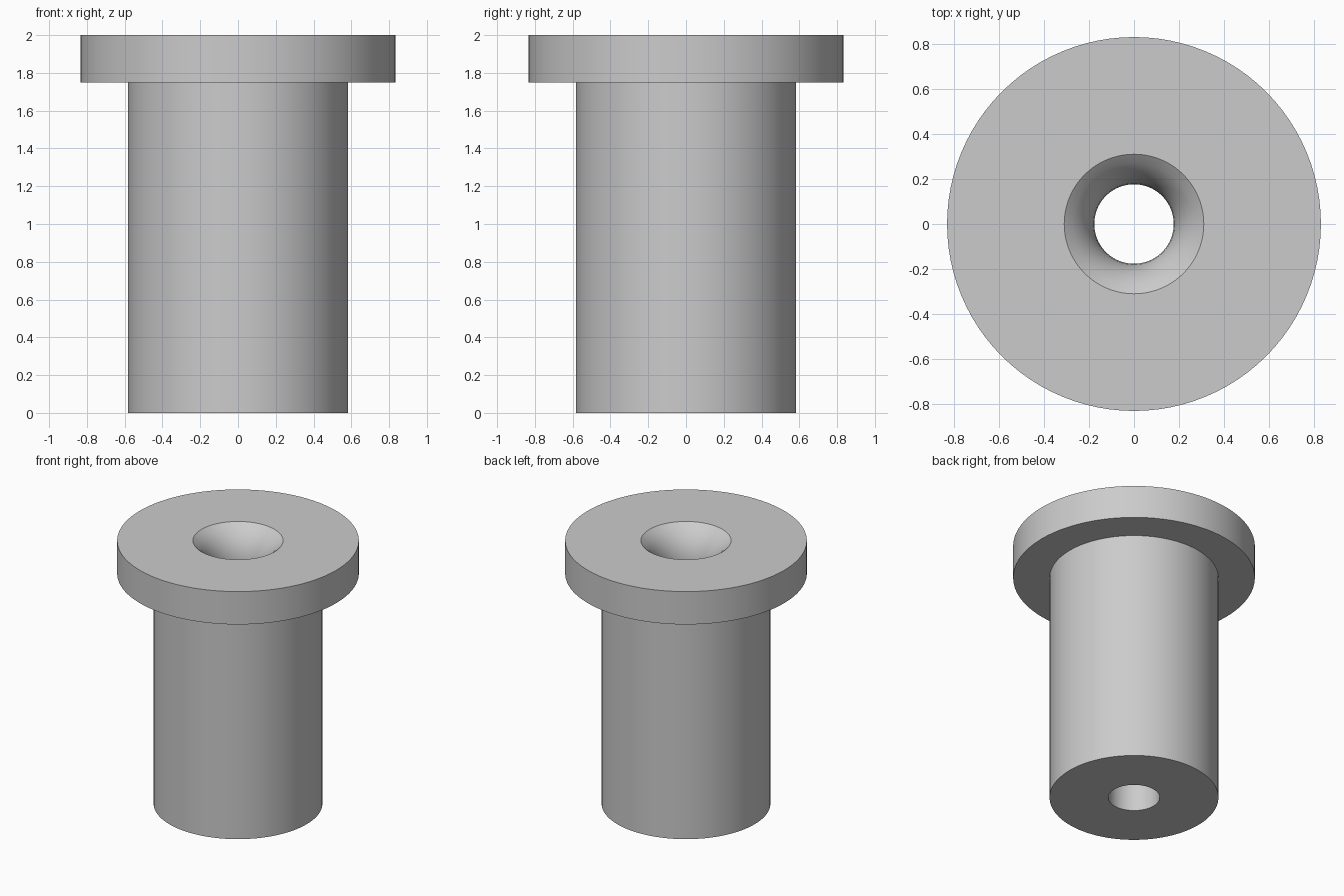
import bpy
import bmesh
import math

STEPS = 96
HEIGHT, HEAD_BASE = 2.0, 1.75
HEAD_R, SHANK_R, BORE_R, MOUTH_R = 0.833, 0.582, 0.177, 0.311

cube = bpy.data.objects.get("Cube")
if cube:
    bpy.data.objects.remove(cube, do_unlink=True)

steel = bpy.data.materials.new("grey_steel")
steel.use_nodes = True
GREY = (0.6, 0.6, 0.6, 1.0)
steel.diffuse_color = GREY
steel.node_tree.nodes["Principled BSDF"].inputs["Base Color"].default_value = GREY


def lead_in(segments=6):
    """Rounded bore entry: an arc tangent to the bore, ending at the top face."""
    flare, depth = MOUTH_R - BORE_R, HEIGHT - HEAD_BASE
    sweep = 2 * math.atan2(flare, depth)
    radius = depth / math.sin(sweep)
    angles = [sweep * i / segments for i in range(segments + 1)]
    return [(BORE_R + radius * (1 - math.cos(a)), HEAD_BASE + radius * math.sin(a))
            for a in angles]


def lathe(name, profile, material):
    """Spin a closed (radius, height) profile about the z axis."""
    bm = bmesh.new()
    verts = [bm.verts.new((r, 0, z)) for r, z in profile]
    edges = [bm.edges.new((v, verts[i - 1])) for i, v in enumerate(verts)]
    bmesh.ops.spin(bm, geom=verts + edges, cent=(0, 0, 0), axis=(0, 0, 1),
                   angle=math.tau, steps=STEPS, use_merge=False)
    bmesh.ops.remove_doubles(bm, verts=bm.verts[:], dist=1e-4)
    bmesh.ops.recalc_face_normals(bm, faces=bm.faces[:])
    mesh = bpy.data.meshes.new(name)
    bm.to_mesh(mesh)
    bm.free()
    mesh.materials.append(material)
    obj = bpy.data.objects.new(name, mesh)
    bpy.context.collection.objects.link(obj)
    return obj


# Flanged sleeve: bore, rounded mouth, head and shank in one turned profile
profile = [(BORE_R, 0)] + lead_in() + [
    (HEAD_R, HEIGHT), (HEAD_R, HEAD_BASE),
    (SHANK_R, HEAD_BASE), (SHANK_R, 0),
]
bushing = lathe("flanged_bushing", profile, steel)

bpy.ops.object.select_all(action='DESELECT')
bushing.select_set(True)
bpy.context.view_layer.objects.active = bushing
bpy.ops.object.shade_smooth_by_angle(angle=math.radians(30))
